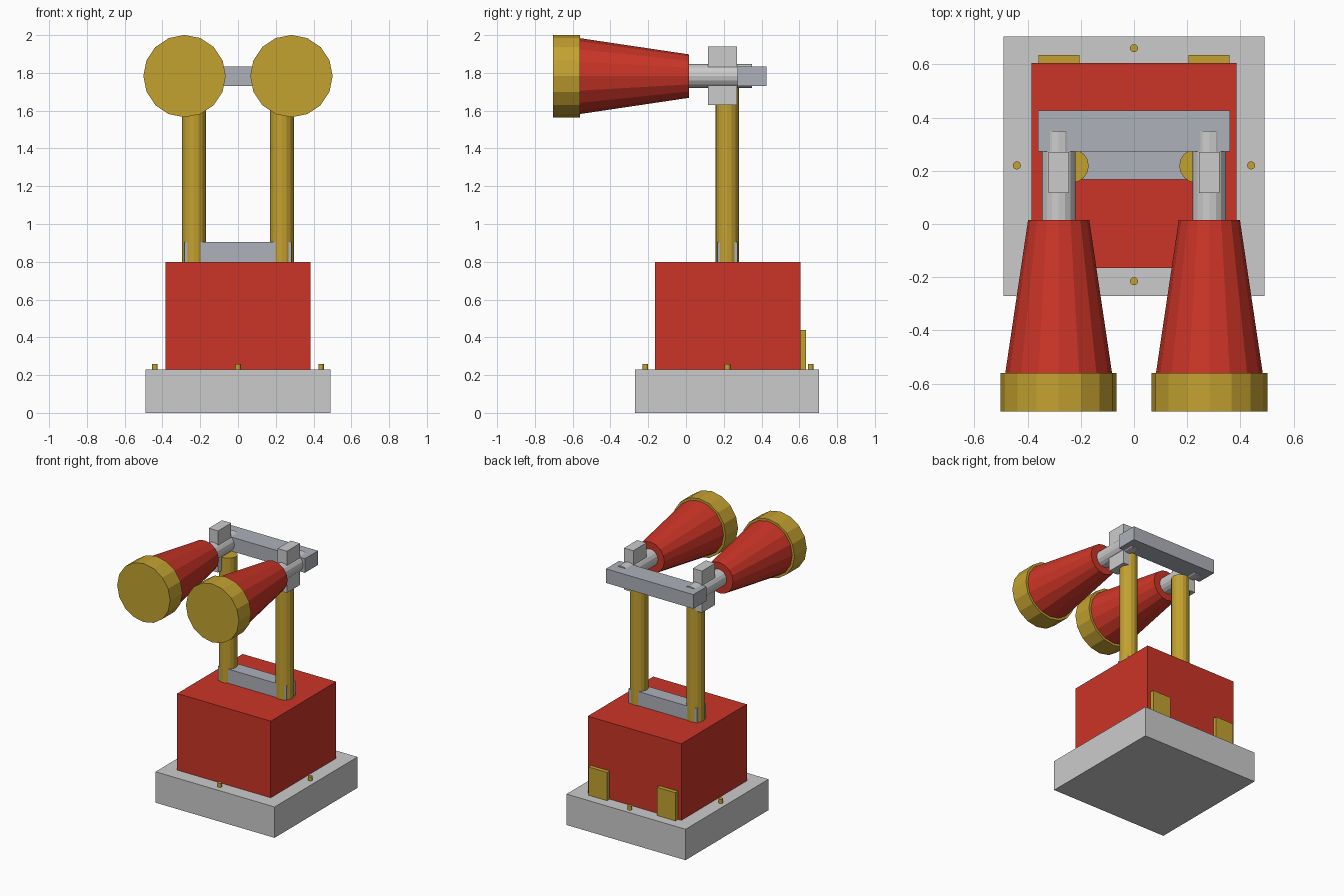
import bpy, math

if "Cube" in bpy.data.objects:
    bpy.data.objects.remove(bpy.data.objects["Cube"])

def material(name, color):
    m = bpy.data.materials.new(name)
    m.diffuse_color = color
    m.use_nodes = True
    m.node_tree.nodes["Principled BSDF"].inputs["Base Color"].default_value = m.diffuse_color
    return m

RED = material("red_paint", (0.60, 0.035, 0.02, 1))
BRASS = material("brass", (0.55, 0.36, 0.03, 1))
STEEL = material("blue_steel", (0.42, 0.44, 0.49, 1))

def finish(name, mat):
    ob = bpy.context.object
    ob.name = name
    if mat:
        ob.data.materials.append(mat)
    return ob

def box(name, x, y, z, mat=None):
    """Box from (min, max) pairs on each axis."""
    bpy.ops.mesh.primitive_cube_add(size=1, location=[(a + b) / 2 for a, b in (x, y, z)])
    ob = finish(name, mat)
    ob.scale = [b - a for a, b in (x, y, z)]
    bpy.ops.object.transform_apply(location=False, rotation=False, scale=True)
    return ob

def post(name, x, y, z0, z1, r, sides, mat=None):
    bpy.ops.mesh.primitive_cylinder_add(vertices=sides, radius=r, depth=z1 - z0,
                                        location=(x, y, (z0 + z1) / 2))
    return finish(name, mat)

def barrel(name, x, y0, y1, r0, r1, mat=None):
    """Tapered 16-sided tube along y, radius r0 at y0 and r1 at y1."""
    bpy.ops.mesh.primitive_cone_add(vertices=16, radius1=r0, radius2=r1, depth=y1 - y0,
                                    location=(x, (y0 + y1) / 2, 1.783),
                                    rotation=(-math.pi / 2, 0, 0))
    return finish(name, mat)

# Base plate and body
box("base_plate", (-0.49, 0.49), (-0.27, 0.705), (0, 0.23))
box("body", (-0.385, 0.385), (-0.165, 0.605), (0.23, 0.80), RED)

# Bolts around the base
for i, (x, y) in enumerate([(-0.44, 0.22), (0.44, 0.22), (0, 0.66), (0, -0.215)]):
    post(f"base_bolt_{i + 1}", x, y, 0.2, 0.26, 0.015, 16, BRASS)

# Cross bars between the posts
box("lower_crossbar", (-0.282, 0.282), (0.167, 0.273), (0.78, 0.905), STEEL)
box("upper_crossbar", (-0.36, 0.36), (0.272, 0.427), (1.73, 1.835), STEEL)

# Mirrored parts: hinges, posts and horns
for side, s in (("left", -1), ("right", 1)):
    box(f"{side}_back_hinge", sorted((s * 0.205, s * 0.358)), (0.59, 0.635), (0.23, 0.44), BRASS)
    post(f"{side}_post", s * 0.233, 0.218, 0.78, 1.73, 0.063, 16, BRASS)
    cx = s * 0.283
    barrel(f"{side}_horn_stem", cx, 0.0, 0.35, 0.063, 0.063)
    box(f"{side}_clamp_block", (cx - 0.038, cx + 0.038), (0.116, 0.27), (1.63, 1.94))
    barrel(f"{side}_horn_cone", cx, -0.57, 0.015, 0.202, 0.115, RED)
    barrel(f"{side}_horn_rim", cx, -0.705, -0.56, 0.218, 0.218, BRASS)
